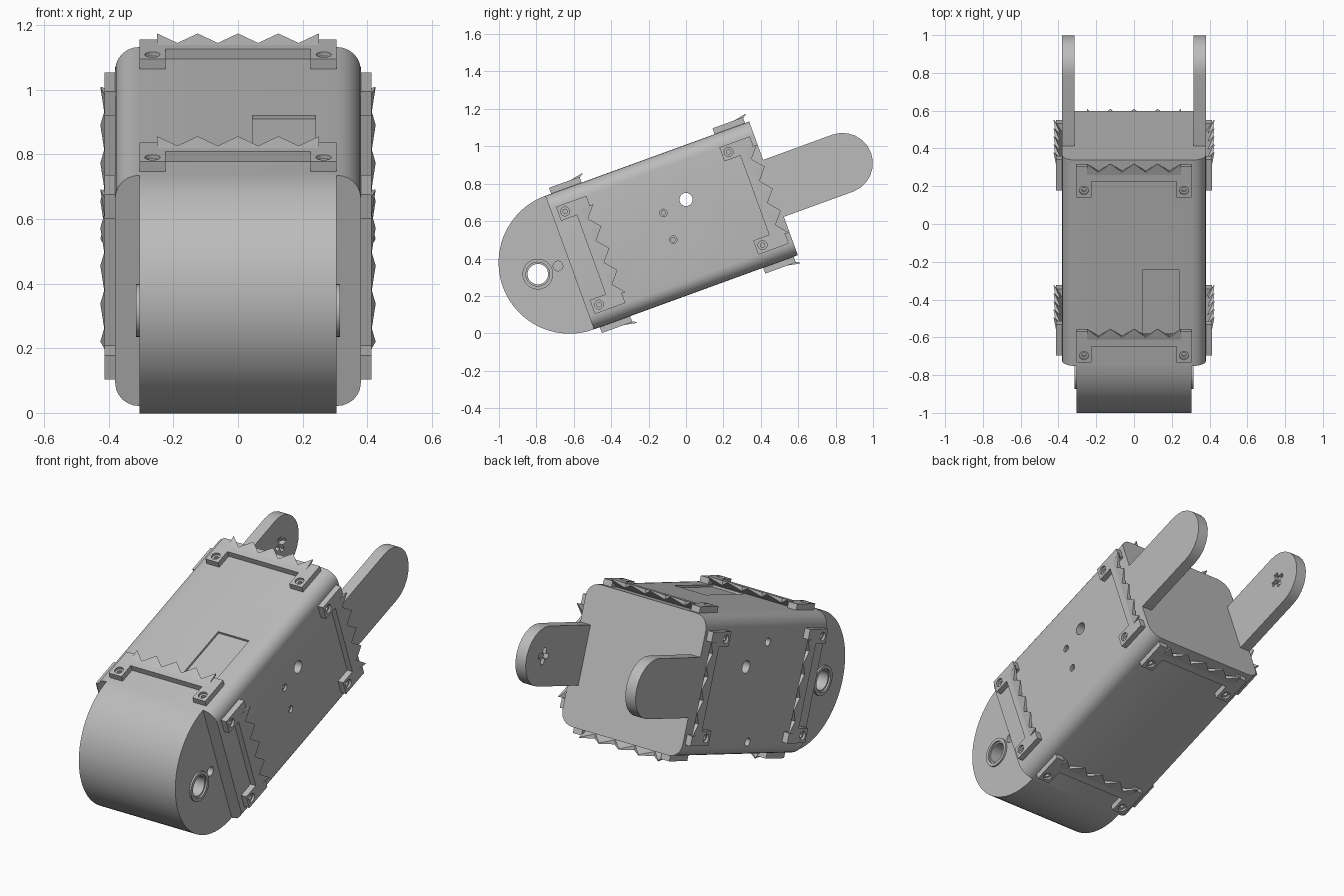
import bpy, bmesh
from math import sin, cos, pi, radians
from mathutils import Matrix

if "Cube" in bpy.data.objects:
    bpy.data.objects.remove(bpy.data.objects["Cube"], do_unlink=True)

grey = bpy.data.materials.new("plain_grey")
grey.use_nodes = True
grey.diffuse_color = (0.5, 0.5, 0.5, 1)
grey.node_tree.nodes["Principled BSDF"].inputs["Base Color"].default_value = (0.5, 0.5, 0.5, 1)

# The whole link leans back by 20 degrees: x across, y along, z over its thickness
TILT = Matrix.Translation((0, -0.079, 0.576)) @ Matrix.Rotation(radians(20), 4, 'X')
HALF = 0.38        # half of the square section
NOSE = -0.578      # front end of the body, centre of the nose
TAIL = 0.582       # back end of the body
PLACE = {'X': lambda a, b, c: (c, a, b),
         'Y': lambda a, b, c: (a, c, b),
         'Z': lambda a, b, c: (a, b, c)}


def finish(name, bm):
    bmesh.ops.recalc_face_normals(bm, faces=bm.faces)
    mesh = bpy.data.meshes.new(name)
    bm.to_mesh(mesh)
    bm.free()
    mesh.materials.append(grey)
    ob = bpy.data.objects.new(name, mesh)
    bpy.context.collection.objects.link(ob)
    ob.matrix_world = TILT
    return ob


def prism(name, pts, lo, hi, axis):
    """Extrude a flat outline along one axis."""
    bm = bmesh.new()
    place = PLACE[axis]
    low = [bm.verts.new(place(a, b, lo)) for a, b in pts]
    high = [bm.verts.new(place(a, b, hi)) for a, b in pts]
    bm.faces.new(low)
    bm.faces.new(high)
    n = len(pts)
    for i in range(n):
        j = (i + 1) % n
        bm.faces.new((low[i], low[j], high[j], high[i]))
    return finish(name, bm)


def arc(ca, cb, r, start, end, steps):
    angles = [radians(start + (end - start) * i / steps) for i in range(steps + 1)]
    return [(ca + r * cos(t), cb + r * sin(t)) for t in angles]


def disc(ca, cb, r, lo, hi, axis='X', steps=24):
    return prism("cutter", arc(ca, cb, r, 0, 360, steps)[:-1], lo, hi, axis)


def cut(ob, cutters):
    for c in cutters:
        c.hide_render = True
        mod = ob.modifiers.new("cut", 'BOOLEAN')
        mod.operation = 'DIFFERENCE'
        mod.solver = 'EXACT'
        mod.object = c
    bpy.context.view_layer.update()
    graph = bpy.context.evaluated_depsgraph_get()
    mesh = bpy.data.meshes.new_from_object(ob.evaluated_get(graph))
    ob.modifiers.clear()
    ob.data = mesh
    for c in cutters:
        bpy.data.objects.remove(c, do_unlink=True)


def smooth(ob):
    bpy.ops.object.select_all(action='DESELECT')
    ob.select_set(True)
    bpy.context.view_layer.objects.active = ob
    bpy.ops.object.shade_smooth_by_angle(angle=radians(32))


# Body: square tube section with rounded long edges
r = 0.075
k = HALF - r
section = []
for ca, cb, start in ((k, k, 0), (-k, k, 90), (-k, -k, 180), (k, -k, 270)):
    section += arc(ca, cb, r, start, start + 90, 6)
body = prism("body", section, NOSE, TAIL, 'Y')
holes = [disc(0.122, 0.104, 0.035, -1, 1)]
for z in (0.078, -0.075):                      # stepped screw holes, left side
    holes += [disc(-0.016, z, 0.02, 0.367, 0.5), disc(-0.016, z, 0.011, 0.34, 0.5)]
for z in (0.235, -0.3):                        # screw holes, right side
    holes.append(disc(-0.04, z, 0.022, -0.5, -0.35))
hatch = [(0.045, -0.4), (0.24, -0.4), (0.24, -0.036), (0.045, -0.036)]
holes.append(prism("cutter", hatch, 0.368, 0.5, 'Z'))
cut(body, holes)
smooth(body)

# Rounded nose with a bearing bore
nose = prism("nose", arc(NOSE, 0, HALF, 90, 270, 40), -0.305, 0.305, 'X')
PIVOT = -0.759
bores = [disc(PIVOT, 0, 0.055, -1, 1)]
for s in (1, -1):
    bores.append(disc(-0.643, 0.004, 0.026, *sorted((s * 0.27, s * 0.5))))
cut(nose, bores)
smooth(nose)
for side, s in (("left", 1), ("right", -1)):
    ring = disc(PIVOT, 0, 0.082, *sorted((s * 0.29, s * 0.315)), steps=32)
    ring.name = side + "_bearing_ring"
    cut(ring, [disc(PIVOT, 0, 0.064, *sorted((s * 0.302, s * 0.4))),
               disc(PIVOT, 0, 0.055, -1, 1)])
    smooth(ring)

# Fork arms with a cross socket on each inner face
TIP = 0.975
a, b = 0.045, 0.014
cross = [(a, -b), (a, b), (b, b), (b, a), (-b, a), (-b, b),
         (-a, b), (-a, -b), (-b, -b), (-b, -a), (b, -a), (b, -b)]
for side, s in (("left", 1), ("right", -1)):
    outline = [(TAIL - 0.002, 0.162), (TAIL - 0.002, -0.162)] + arc(TIP, 0, 0.162, -90, 90, 12)
    arm = prism(side + "_fork_arm", outline, *sorted((s * 0.315, s * HALF)), 'X')
    socket = [(TIP + p, q) for p, q in cross]
    cut(arm, [prism("cutter", socket, *sorted((s * 0.3, s * 0.345)), 'X')])
    smooth(arm)

# Bracket plate: a bar with two screw tabs
OUT, IN = 0.305, 0.225
BACK, BAR, ROOT, TAB = -0.545, -0.455, -0.42, -0.372
shape = [(-OUT, BACK), (-IN, BACK), (-IN, BAR), (IN, BAR), (IN, BACK), (OUT, BACK),
         (OUT, TAB), (0.25, TAB), (0.25, ROOT), (-0.25, ROOT), (-0.25, TAB), (-OUT, TAB)]
plate = prism("bracket", shape, HALF - 0.002, 0.413, 'Z')
screws = []
for x in (-0.265, 0.265):
    screws += [disc(x, -0.507, 0.024, 0.4, 0.5, 'Z', 16),
               disc(x, -0.507, 0.012, 0.385, 0.5, 'Z', 16)]
cut(plate, screws)

# Saw teeth: wedge row flaring outward from the bar
bm = bmesh.new()
rows = []
for i in range(9):
    x = -0.25 + i * 0.0625
    tip, top, under = (-0.352, 0.426, 0.421) if i % 2 == 0 else (-0.405, 0.414, 0.39)
    rows.append([bm.verts.new((x, y, z)) for y, z in
                 ((ROOT, HALF), (ROOT, 0.413), (tip, top), (tip, under))])
for p, q in zip(rows, rows[1:]):
    for i in range(4):
        j = (i + 1) % 4
        bm.faces.new((p[i], p[j], q[j], q[i]))
bm.faces.new(rows[0])
bm.faces.new(rows[-1])
teeth = finish("teeth", bm)

# Repeat brackets and teeth on all four sides, at front and back
for turn, side in enumerate(("top", "left", "bottom", "right")):
    for end, shift in (("front", 0), ("back", 0.93)):
        place = TILT @ Matrix.Translation((0, shift, 0)) @ Matrix.Rotation(turn * pi / 2, 4, 'Y')
        for part, label in ((plate, "bracket"), (teeth, "saw_teeth")):
            copy = bpy.data.objects.new(f"{side}_{end}_{label}", part.data)
            bpy.context.collection.objects.link(copy)
            copy.matrix_world = place
for part in (plate, teeth):
    bpy.data.objects.remove(part, do_unlink=True)
